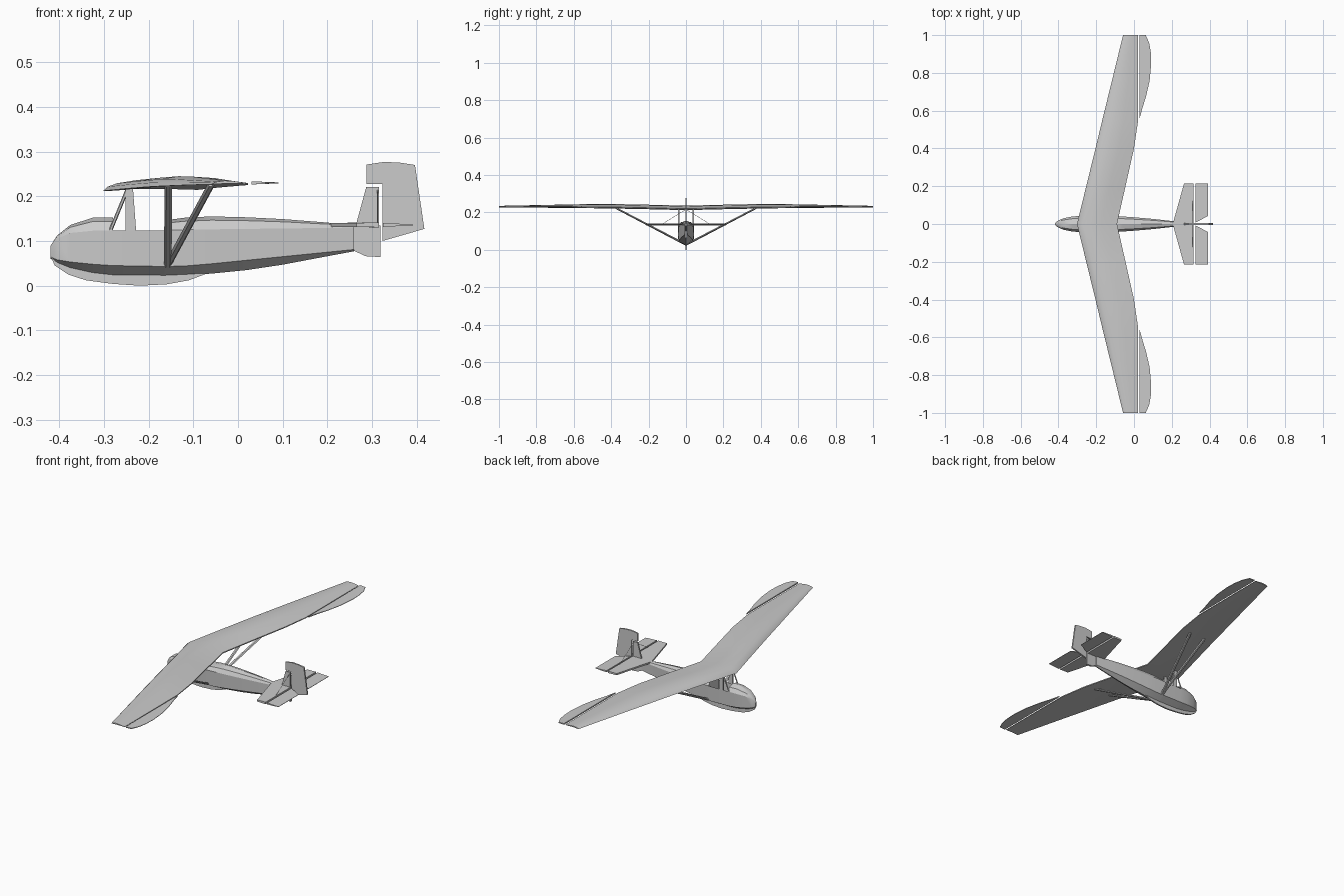
import bpy, bmesh, math
from mathutils import Vector

if "Cube" in bpy.data.objects:
    bpy.data.objects.remove(bpy.data.objects["Cube"])


def make(name, verts, faces, smooth=None):
    me = bpy.data.meshes.new(name)
    me.from_pydata(verts, [], faces)
    bm = bmesh.new()
    bm.from_mesh(me)
    bmesh.ops.remove_doubles(bm, verts=bm.verts, dist=1e-5)
    bmesh.ops.recalc_face_normals(bm, faces=bm.faces)
    bm.to_mesh(me)
    bm.free()
    ob = bpy.data.objects.new(name, me)
    bpy.context.collection.objects.link(ob)
    if smooth:
        bpy.ops.object.select_all(action='DESELECT')
        ob.select_set(True)
        bpy.context.view_layer.objects.active = ob
        bpy.ops.object.shade_smooth_by_angle(angle=math.radians(smooth))
    return ob


def prism(name, lower, upper):
    n = len(lower)
    faces = [tuple(range(n)), tuple(range(n, 2 * n))]
    faces += [(i, (i + 1) % n, n + (i + 1) % n, n + i) for i in range(n)]
    return make(name, list(lower) + list(upper), faces)


def plate_xz(name, pts, t):
    return prism(name, [(x, -t / 2, z) for x, z in pts], [(x, t / 2, z) for x, z in pts])


def plate_xy(name, pts, z, t):
    # pts: (x, y, relative thickness)
    return prism(name, [(x, y, z - t * k / 2) for x, y, k in pts],
                 [(x, y, z + t * k / 2) for x, y, k in pts])


def strut(name, a, b, chord, thick, n=6):
    # flattened rod, its wide side along x
    a, b = Vector(a), Vector(b)
    d = (b - a).normalized()
    v = d.cross(Vector((1, 0, 0))).normalized()
    u = v.cross(d).normalized()
    ring = [u * chord / 2 * math.cos(2 * math.pi * i / n) + v * thick / 2 * math.sin(2 * math.pi * i / n)
            for i in range(n)]
    return prism(name, [a + r for r in ring], [b + r for r in ring])


# fuselage: x, half width, keel z, chine z, longeron z, top z
secs = [(-0.419, .003, .060, .064, .085, .090), (-0.405, .016, .050, .058, .105, .112),
        (-0.375, .030, .038, .053, .118, .136), (-0.325, .040, .027, .048, .123, .152),
        (-0.28, .043, .022, .045, .124, .152), (-0.165, .044, .021, .043, .124, .146),
        (-0.12, .043, .023, .044, .125, .152), (-0.06, .040, .027, .049, .126, .155),
        (0.02, .034, .035, .057, .127, .153), (0.10, .027, .047, .065, .128, .149),
        (0.19, .017, .064, .074, .129, .142), (0.26, .009, .077, .081, .130, .136)]
verts, faces = [], []
N = 8
for x, w, k, c, l, t in secs:
    verts += [(x, 0, k), (x, w * .93, c), (x, w, l)]
    verts += [(x, w * math.cos(a), l + (t - l) * math.sin(a)) for a in (math.pi / 4, math.pi / 2, 3 * math.pi / 4)]
    verts += [(x, -w, l), (x, -w * .93, c)]
for s in range(len(secs) - 1):
    for i in range(N):
        if s == 4 and 2 <= i <= 5:      # open cockpit
            continue
        j = (i + 1) % N
        faces.append((s * N + i, s * N + j, s * N + N + j, s * N + N + i))
faces += [tuple(range(N)), tuple(range(len(verts) - N, len(verts)))]
faces.append(tuple(range(5 * N, 6 * N)))    # bulkhead behind the pilot
make("fuselage", verts, faces, 28)

# landing skid under the nose, and tail post
plate_xz("landing_skid", [(-.419, .065), (-.41, .045), (-.38, .025), (-.34, .012), (-.28, .004), (-.22, 0),
                          (-.16, .003), (-.11, .012), (-.07, .027), (-.2, .03), (-.34, .035), (-.40, .06)], .008)
plate_xz("tail_post", [(.24, .079), (.26, .078), (.285, .066), (.319, .064), (.319, .135), (.24, .135)], .010)

# wing: y, leading x, trailing x, chord z, thickness
half = [(0, -.302, -.09, .212, .024), (.2, -.253, -.045, .217, .024), (.4, -.204, 0, .221, .024),
        (.55, -.168, .022, .223, .021), (.75, -.119, .022, .225, .015), (1, -.058, .022, .227, .008)]
stations = [(-y, *r) for y, *r in half[:0:-1]] + half
foil = [(0, 0), (.05, .4), (.15, .72), (.35, 1), (.6, .85), (.85, .5), (1, .32),
        (1, .1), (.7, .18), (.35, .2), (.12, .02)]
verts, faces = [], []
M = len(foil)
for y, le, te, z, th in stations:
    verts += [(le + (te - le) * t, y, z + th * h) for t, h in foil]
for s in range(len(stations) - 1):
    for i in range(M):
        j = (i + 1) % M
        faces.append((s * M + i, s * M + j, s * M + M + j, s * M + M + i))
faces += [tuple(range(M)), tuple(range(len(verts) - M, len(verts)))]
make("wing", verts, faces, 30)

for side, s in (("left", 1), ("right", -1)):
    # aileron
    ail = [(.030, .56, 1), (.045, .615, .5), (.065, .68, .4), (.083, .76, .3), (.091, .85, .3),
           (.089, .91, .3), (.080, .96, .4), (.062, 1, .6), (.030, 1, 1)]
    plate_xy(side + "_aileron", [(x, s * y, k) for x, y, k in ail], .230, .007)
    # stabiliser and elevator
    plate_xy(side + "_stabiliser", [(x, s * y, k) for x, y, k in
             [(.205, 0, .8), (.265, .215, .8), (.316, .215, 1), (.316, 0, 1)]], .136, .011)
    plate_xy(side + "_elevator", [(x, s * y, k) for x, y, k in
             [(.325, .008, 1), (.325, .215, 1), (.392, .215, .2), (.392, .042, .2)]], .136, .009)
    # wing struts in a V
    strut(side + "_front_wing_strut", (-.157, s * .036, .045), (-.156, s * .38, .226), .017, .011)
    strut(side + "_rear_wing_strut", (-.157, s * .036, .047), (-.060, s * .38, .226), .017, .011)
    # cabane posts carrying the wing
    prism(side + "_cabane_post", [(x, s * (.040 + d), .123) for x, d in
          [(-.252, -.004), (-.228, -.004), (-.228, .004), (-.252, .004)]],
          [(x, s * (.040 + d), .218) for x, d in
           [(-.252, -.004), (-.235, -.004), (-.235, .004), (-.252, .004)]])
    strut(side + "_cabane_brace", (-.285, s * .040, .124), (-.247, s * .040, .217), .008, .006)
    # tail bracing wire
    strut(side + "_tail_wire", (.312, s * .002, .215), (.312, s * .125, .139), .002, .002, 4)

# fin and rudder
plate_xz("fin", [(.263, .133), (.287, .221), (.315, .221), (.315, .133)], .008)
plate_xz("rudder", [(.323, .100), (.417, .127), (.396, .270), (.365, .275), (.328, .277),
                    (.287, .271), (.287, .227), (.323, .227)], .008)
